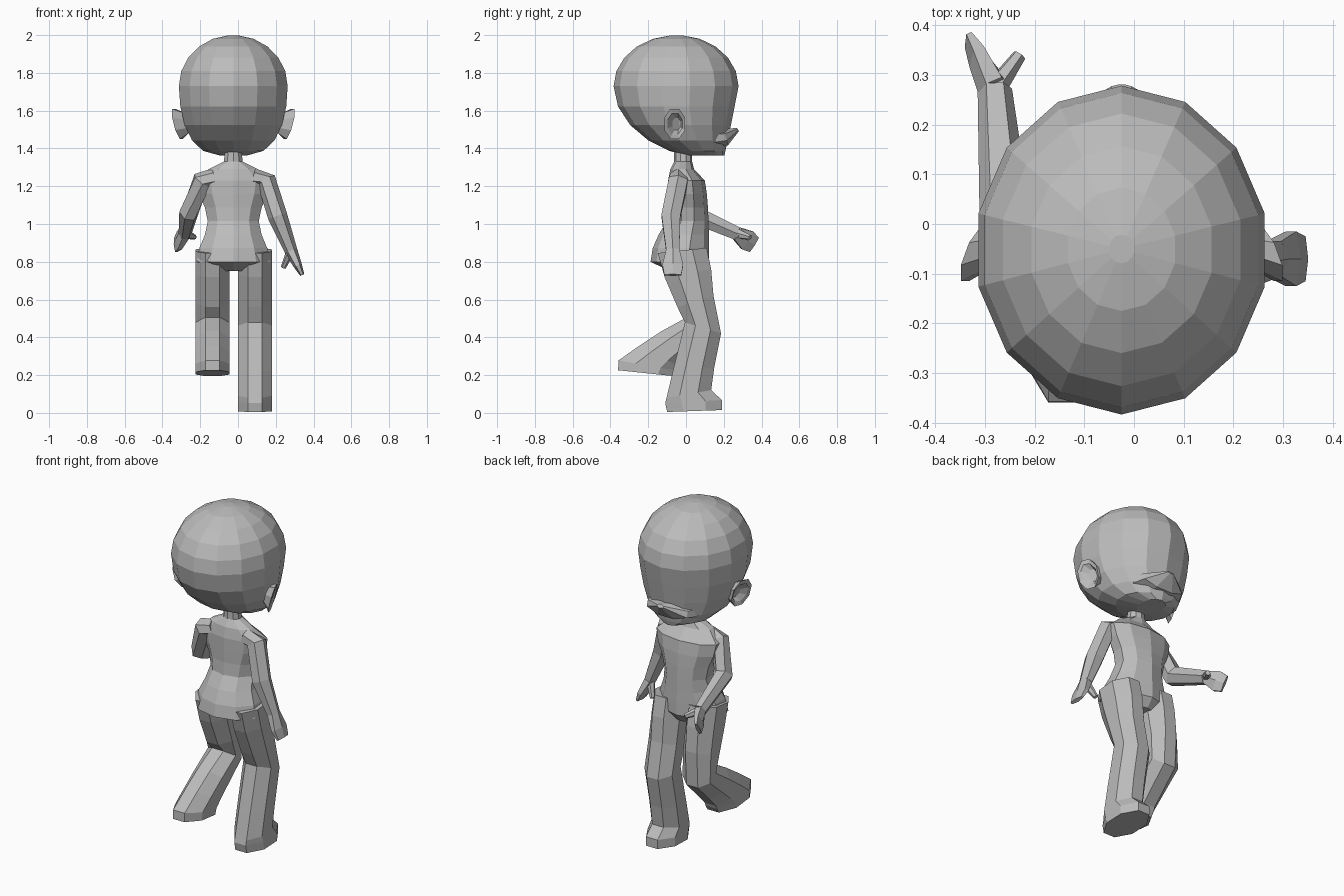
import bpy, bmesh, math
from mathutils import Vector

cube = bpy.data.objects.get("Cube")
if cube:
    bpy.data.objects.remove(cube, do_unlink=True)

grey = bpy.data.materials.new("plain_grey")
grey.use_nodes = True
shade = (.5, .5, .5, 1)
grey.diffuse_color = shade
grey.node_tree.nodes["Principled BSDF"].inputs["Base Color"].default_value = shade

MIDDLE = -.025  # centre line of the head and trunk


def loft(name, rings, sides=8):
    """Skin a list of (centre, half axis, half axis) rings and cap both ends."""
    bm = bmesh.new()
    loops = []
    grow = 1 / math.cos(math.pi / sides)
    angles = [(i + .5) * math.tau / sides for i in range(sides)]
    for centre, across, deep in rings:
        loops.append([
            bm.verts.new(Vector(centre) + grow * (Vector(across) * math.cos(angle)
                                                  + Vector(deep) * math.sin(angle)))
            for angle in angles])
    for low, high in zip(loops, loops[1:]):
        for i in range(sides):
            bm.faces.new((low[i - 1], low[i], high[i], high[i - 1]))
    bm.faces.new(loops[0])
    bm.faces.new(loops[-1])
    bmesh.ops.recalc_face_normals(bm, faces=bm.faces)
    mesh = bpy.data.meshes.new(name)
    bm.to_mesh(mesh)
    bm.free()
    mesh.materials.append(grey)
    bpy.context.collection.objects.link(bpy.data.objects.new(name, mesh))


def level(z, half_width, back, front):
    """Horizontal ring on the centre line."""
    return ((MIDDLE, (back + front) / 2, z),
            (half_width, 0, 0), (0, (front - back) / 2, 0))


def tube(name, path, wide, sides=6):
    """Limb along (point, half width, half thickness) stations."""
    points = [Vector(station[0]) for station in path]
    last = len(points) - 1
    rings = []
    for i, (point, width, thickness) in enumerate(path):
        along = (points[min(i + 1, last)] - points[max(i - 1, 0)]).normalized()
        across = Vector(wide)
        across = (across - along * across.dot(along)).normalized()
        rings.append((point, across * width, along.cross(across) * thickness))
    loft(name, rings, sides)


def head_ring(degrees):
    """Round skull above, flatter face and tucked-in nape below."""
    rise = math.sin(math.radians(degrees))
    run = math.cos(math.radians(degrees))
    back = -.05 - .325 * run
    if rise < 0:
        return level(1.73 + .37 * rise, .288 * run ** .6,
                     back + .1 * rise ** 2, .27 + .07 * rise)
    return level(1.73 + .27 * rise, .288 * run, back, -.05 + .32 * run)


loft("head", [head_ring(degrees) for degrees in range(-85, 86, 17)], sides=14)

# Broad muzzle running into a small pointed nose
tube("nose", [((MIDDLE, .1, 1.45), .18, .06),
              ((MIDDLE, .21, 1.46), .13, .045),
              ((MIDDLE, .275, 1.5), .02, .01)], wide=(1, 0, 0), sides=8)

# Ears: cupped rims swept backwards
for side, label in ((1, "left"), (-1, "right")):
    cup = []
    for reach, size in ((0, .6), (.06, 1), (.055, .7), (.03, .4)):
        cup.append(((MIDDLE + side * (.235 + reach), -.04 - reach / 3, 1.53),
                    (-side * reach / 3, .055 * size, 0),
                    (side * reach / 3, 0, .08 * size)))
    loft(label + "_ear", cup)


def trunk_ring(t):
    """Hips at t = 0, waist half way, chest at t = 1."""
    seat = max(0, math.cos(3 * t))
    return level(.8 + .43 * t, .165 + .03 * math.cos(math.tau * t),
                 -.09 - .09 * seat, .115 - .02 * t ** 4)


# Trunk, sloping shoulders and neck
trunk = [trunk_ring(i / 6) for i in range(7)]
trunk.insert(0, level(.75, .09, -.08, .08))
trunk.append(level(1.29, .13, -.08, .04))
trunk.append(level(1.33, .05, -.06, .03))
trunk.append(level(1.42, .04, -.06, .03))
loft("torso", trunk, sides=10)


def leg(name, x, lower):
    """Rings of y, z, half depth and tilt; both legs share the thigh."""
    thigh = [(-.02, .86, .13, 6), (.01, .74, .125, 10), (.05, .59, .1, 17)]
    rings = []
    for y, z, depth, tilt in thigh + lower:
        turn = math.radians(tilt)
        rings.append(((x, y, z), (.09, 0, 0),
                      (0, depth * math.cos(turn), depth * math.sin(turn))))
    loft(name, rings)


# Standing leg with a flat foot
leg("left_leg", .09, [
    (.09, .45, .1, -17),
    (.04, .23, .11, 5),
    (.015, .1, .12, 10),
    (.04, .06, .15, 3),
    (.045, .01, .145, 2),
])

# Lifted leg, shin and foot trailing behind
leg("right_leg", -.135, [
    (.07, .46, .08, -35),
    (-.05, .37, .1, -40),
    (-.14, .3, .12, -28),
    (-.2, .25, .16, -10),
    (-.21, .21, .15, -6),
])


def arm(name, shoulder, elbow, wrist, tip, thumb, wide):
    shoulder, elbow, wrist, tip = map(Vector, (shoulder, elbow, wrist, tip))
    root = shoulder.lerp(Vector((MIDDLE, shoulder.y, 1.28)), .4)
    tube(name + "_arm", [(root, .04, .04), (shoulder, .05, .045),
                         (elbow, .05, .045), (wrist, .035, .03)], wide)
    # Flat mitten hand with a separate thumb
    tube(name + "_hand", [(wrist, .035, .03), (wrist.lerp(tip, .6), .055, .02),
                          (tip, .045, .01)], wide)
    tube(name + "_thumb", [(wrist, .025, .02), (thumb, .012, .012)], wide)


# One arm hangs, the other swings forward
arm("left", shoulder=(.15, -.04, 1.23), elbow=(.21, -.08, 1.04),
    wrist=(.28, -.07, .86), tip=(.34, -.07, .73), thumb=(.24, -.03, .77),
    wide=(0, 1, 0))
arm("right", shoulder=(-.19, -.04, 1.23), elbow=(-.26, .02, 1.06),
    wrist=(-.28, .27, .95), tip=(-.33, .36, .89), thumb=(-.23, .34, .93),
    wide=(0, 1, 2))
